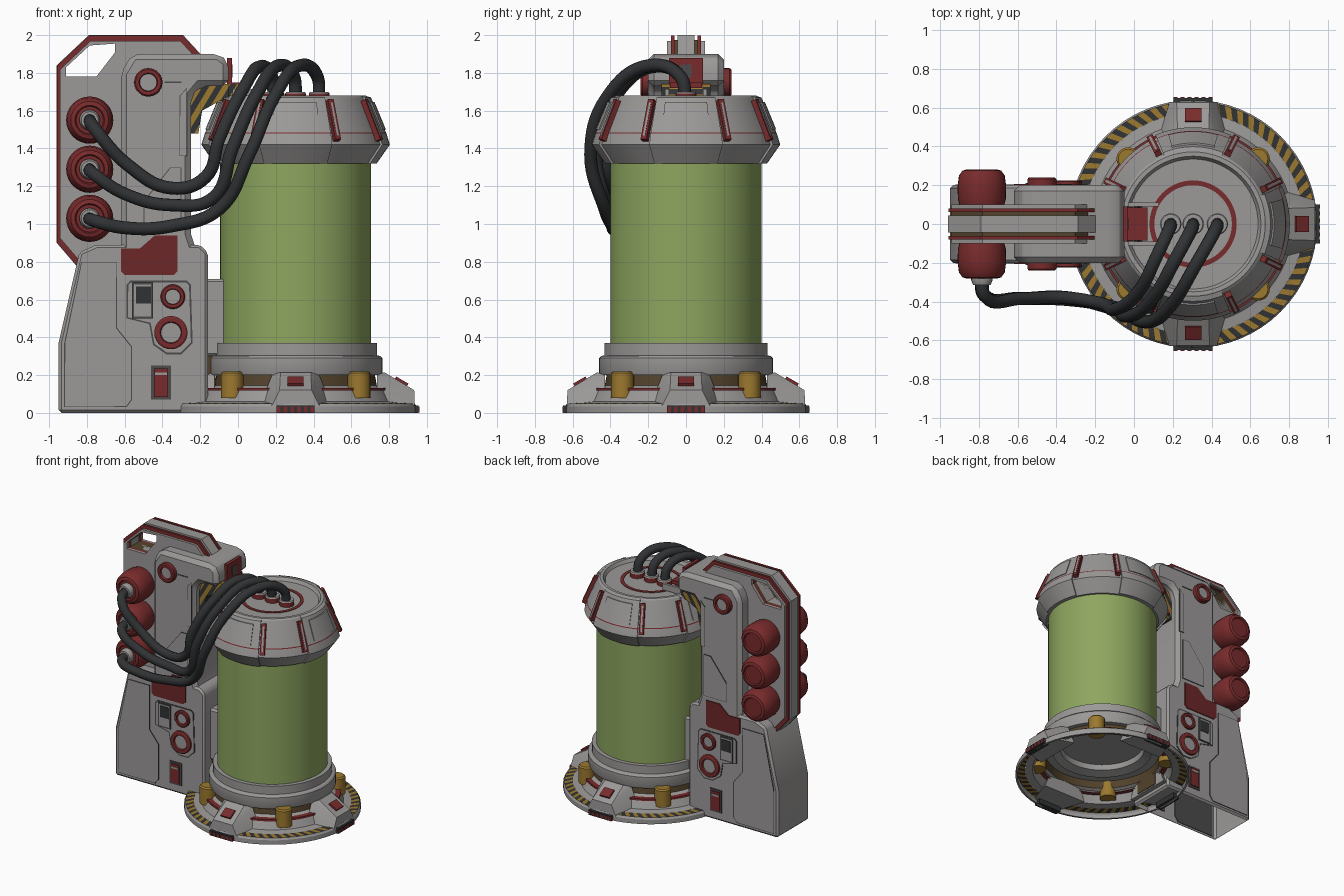
import bpy, bmesh, math
from mathutils import Matrix, Vector

cube = bpy.data.objects.get("Cube")
if cube:
    bpy.data.objects.remove(cube, do_unlink=True)
AXIS = Vector((0.305, 0, 0))  # centre line of the tank
move = Matrix.Translation


def material(name, *rgb):
    m = bpy.data.materials.new(name)
    m.use_nodes = True
    m.diffuse_color = (*rgb, 1)
    m.node_tree.nodes["Principled BSDF"].inputs["Base Color"].default_value = (*rgb, 1)
    return m


grey = material("warm grey metal", 0.33, 0.32, 0.315)
dark = material("dark gap grey", 0.07, 0.07, 0.07)
red = material("deep red", 0.19, 0.024, 0.025)
dark_red = material("dark red", 0.15, 0.02, 0.021)
gold = material("hazard gold", 0.33, 0.19, 0.028)
black = material("rubber black", 0.03, 0.032, 0.034)
green = material("tank green", 0.27, 0.38, 0.115)
brown = material("dark brown", 0.085, 0.055, 0.025)


def finish(bm, name, mats, matrix=Matrix()):
    bmesh.ops.remove_doubles(bm, verts=bm.verts, dist=1e-5)
    bmesh.ops.recalc_face_normals(bm, faces=bm.faces)
    bm.transform(matrix)
    me = bpy.data.meshes.new(name)
    bm.to_mesh(me)
    bm.free()
    for m in mats:
        me.materials.append(m)
    ob = bpy.data.objects.new(name, me)
    bpy.context.collection.objects.link(ob)
    bpy.ops.object.select_all(action='DESELECT')
    ob.select_set(True)
    bpy.context.view_layer.objects.active = ob
    bpy.ops.object.shade_smooth_by_angle(angle=math.radians(28))


def prism(name, pts, y0, y1, mat, bevel=0, hole=None, rim=0, inner=None, stripe=0, hollow=False):
    """Front outline (x, z) pushed from y0 to y1; rim insets the outer cap, stripe cuts slanted bands."""
    bm = bmesh.new()
    edges = []
    for loop in filter(None, (pts, hole)):
        vs = [bm.verts.new((x, y0, z)) for x, z in loop]
        edges += [bm.edges.new((v, vs[i - 1])) for i, v in enumerate(vs)]
    if hole:
        bmesh.ops.triangle_fill(bm, edges=edges, use_beauty=True, normal=(0, -1, 0))
    else:
        bm.faces.new(vs)
    ext = bmesh.ops.extrude_face_region(bm, geom=bm.faces[:])
    moved = [g for g in ext["geom"] if isinstance(g, bmesh.types.BMVert)]
    bmesh.ops.translate(bm, verts=moved, vec=(0, y1 - y0, 0))
    bmesh.ops.recalc_face_normals(bm, faces=bm.faces)
    if bevel:
        sharp = [e for e in bm.edges if e.calc_face_angle(0) > 0.5]
        bmesh.ops.bevel(bm, geom=sharp, offset=bevel, segments=1, affect='EDGES')
    if hollow:
        floor = [f for f in bm.faces if f.calc_center_median().z < .001]
        bmesh.ops.delete(bm, geom=floor, context='FACES')
    if rim:
        cap = max(bm.faces, key=lambda f: abs(f.calc_center_median().y))
        bmesh.ops.inset_individual(bm, faces=[cap], thickness=rim)
        cap.material_index = 1
    if stripe:
        lean = Vector((1, 0, -.6)).normalized()
        for i in range(-60, -20):
            bmesh.ops.bisect_plane(bm, geom=bm.verts[:] + bm.edges[:] + bm.faces[:],
                                   plane_co=lean * i * stripe, plane_no=lean)
        for f in bm.faces:
            f.material_index = math.floor(f.calc_center_median().dot(lean) / stripe) % 2
    finish(bm, name, [mat, inner or mat])


def lathe(name, prof, mats, bands=None, segs=64, at=AXIS, arc=None, turn=Matrix()):
    """Spin (radius, height) points; an arc gets closed ends."""
    bm = bmesh.new()
    a0, a1 = arc or (0, math.tau)
    cols = []
    for i in range(segs + 1):
        a = a0 + (a1 - a0) * i / segs
        cols.append([bm.verts.new((r * math.cos(a), r * math.sin(a), h)) for r, h in prof])
    for c, d in zip(cols, cols[1:]):
        for j in range(len(prof) - 1):
            bm.faces.new((c[j], d[j], d[j + 1], c[j + 1])).material_index = bands[j] if bands else 0
    if arc:
        for c in (cols[0], cols[-1]):
            bm.faces.new(c)
    finish(bm, name, mats, move(at) @ turn)


def box(name, size, matrix, mat):
    bm = bmesh.new()
    bmesh.ops.create_cube(bm, size=1, matrix=Matrix.Diagonal((*size, 1)))
    finish(bm, name, [mat], matrix)


def rect(x0, x1, z0, z1):
    return [(x0, z0), (x1, z0), (x1, z1), (x0, z1)]


# Tank body and base
lathe("tank_glass", [(0, .34), (.4, .34), (.4, 1.34), (0, 1.34)], [green])
lathe("tank_floor", [(0, .27), (.3, .27), (.31, .23), (.43, .2)], [grey])
lathe("lower_collar", [(.36, .2), (.455, .2), (.46, .21), (.46, .29), (.45, .3), (.432, .305), (.432, .37), (.4, .37)], [grey])
lathe("base_skirt", [(.42, .2), (.43, .145), (.485, .12), (.515, .06), (.57, .052)], [grey, brown], [1, 0, 0, 0])
lathe("base_rim", [(.63, .05), (.64, .035), (.64, 0), (.625, 0)], [grey])
lathe("red_base_ring", [(.45, .118), (.495, .118), (.495, .133), (.45, .133)], [red])
# Slanted hazard stripes on the base plate
bm = bmesh.new()
rows = [[bm.verts.new((r * math.cos(math.tau * (i + skew) / 120), r * math.sin(math.tau * (i + skew) / 120), z))
         for i in range(120)] for r, z, skew in ((.57, .052, 0), (.631, .05, 1))]
for i in range(120):
    f = bm.faces.new((rows[0][i - 1], rows[1][i - 1], rows[1][i], rows[0][i]))
    f.material_index = i % 2
finish(bm, "base_hazard_ring", [gold, black], move(AXIS))
# Upper cap
slope = [(.4, 1.32), (.415, 1.32), (.485, 1.42), (.467, 1.478), (.464, 1.485), (.385, 1.67)]
lathe("top_cap", slope + [(.372, 1.68), (.35, 1.68), (.335, 1.655), (0, 1.655)], [grey, red], [0, 0, 0, 1, 0, 0, 0, 0, 0])
lathe("cap_red_circle", [(.2, 1.656), (.2, 1.66), (.225, 1.66), (.225, 1.656)], [red])

# Parts repeated on the four sides of the tank
for k in range(4):
    ang = k * math.pi / 2
    spin = move(AXIS) @ Matrix.Rotation(ang, 4, 'Z')
    raised = [(r + .014, z) for r, z in slope]
    lathe("cap_panel", [(.36, 1.325)] + raised + [(.37, 1.679)], [grey, red], [0, 0, 0, 0, 1, 0, 0], 12, arc=(ang - .4, ang + .4))
    lathe("cap_panel_plate", [(.4, 1.5), (.478, 1.5), (.418, 1.645), (.38, 1.645)], [grey], segs=8, arc=(ang - .27, ang + .27))
    for s in (-1, 1):
        clip = spin @ Matrix.Rotation(s * .46, 4, 'Z') @ move((.448, 0, 1.548)) @ Matrix.Rotation(-.4, 4, 'Y')
        box("cap_clip", (.035, .034, .23), clip, red)
        box("cap_clip_inlay", (.04, .012, .19), clip, grey)
    bm = bmesh.new()
    for s in (-1, 1):
        for r, w, z in ((.43, .19, .04), (.63, .125, .04), (.628, .085, .12), (.43, .125, .2), (.47, .08, .215)):
            bm.verts.new((r, s * w, z))
    bmesh.ops.convex_hull(bm, input=bm.verts)
    finish(bm, "base_foot", [grey], spin)
    box("foot_light", (.075, .085, .02), spin @ move((.56, 0, .165)) @ Matrix.Rotation(.52, 4, 'Y'), red)
    box("foot_bumper", (.05, .2, .04), spin @ move((.626, 0, .02)), black)
    for i in range(6):
        box("bumper_tooth", (.02, .02, .03), spin @ move((.645, (i - 2.5) * .036, .018)), red)
    peg = spin @ Matrix.Rotation(math.pi / 4, 4, 'Z') @ Vector((.475, 0, 0))
    lathe("gold_peg", [(0, .08), (.06, .08), (.06, .21), (.05, .22), (0, .22)], [gold], segs=20, at=peg)

# Console body and the link to the tank
prism("console_base", [(-.95, 0), (-.95, .37), (-.84, .85), (-.75, .89), (-.2, .89), (-.16, .85), (-.16, 0)],
      -.2, .2, grey, .015, hollow=True)
prism("console_column", [(-.62, .8), (-.62, 1.8), (-.56, 1.9), (-.1, 1.9), (-.05, 1.86), (-.05, 1.73), (-.2, 1.73),
                         (-.25, 1.67), (-.25, .95), (-.2, .8)], -.2, .2, grey, .03)
prism("tank_link", rect(-.2, -.06, .3, .71), -.12, .12, grey, .015)
prism("tank_link_foot", rect(-.2, -.12, .05, .3), -.1, .1, brown)

# Layered rear fin with a carrying handle
handle = [(-.91, 1.78), (-.91, 1.83), (-.785, 1.945), (-.65, 1.955), (-.65, 1.91), (-.75, 1.78)]
fin = [(-.96, .9), (-.96, 1.84), (-.79, 2), (-.29, 2), (-.18, 1.88), (-.3, 1.6), (-.6, .8), (-.84, .76)]
mid = Vector((-.6, 1.4))
layers = [[tuple(mid + (Vector(p) - mid) * k) for p in fin] for k in (.955, .995, .95)]
prism("fin_core", fin, -.045, .045, grey, hole=handle)
prism("fin_gap", layers[0], -.062, .062, brown, hole=handle)
for s in (-1, 1):
    prism("fin_red_layer", layers[1], s * .062, s * .08, red, hole=handle)
    prism("fin_cover", layers[2], s * .08, s * .1, grey, hole=handle)

# Striped arm from console to cap
prism("hazard_arm", [(-.26, 1.48), (-.26, 1.74), (-.05, 1.74), (-.05, 1.655), (-.1, 1.65), (-.19, 1.6), (-.21, 1.48)],
      -.13, .13, gold, inner=black, stripe=.03)
prism("hazard_tongue", [(-.06, 1.65), (-.06, 1.74), (0, 1.74), (.04, 1.67)], -.09, .09, gold, inner=black, stripe=.03)
box("arm_red_pad", (.11, .17, .03), move((.015, 0, 1.735)), red)
box("head_red_plate", (.025, .18, .16), move((-.045, 0, 1.8)), red)
box("head_socket", (.02, .06, .07), move((-.038, 0, 1.81)), dark)

# Details on both faces of the console
for s in (-1, 1):
    box("arm_clamp", (.16, .02, .05), move((.05, s * .1, 1.69)), grey)
    turn = Matrix.Rotation(-s * math.pi / 2, 4, 'X')
    y = s * .195
    prism("base_plate", [(-.92, .03), (-.92, .37), (-.83, .8), (-.64, .8), (-.64, .45), (-.56, .35), (-.56, .07), (-.59, .03)],
          y, s * .204, dark, rim=.006, inner=grey)
    prism("column_plate", [(-.5, .97), (-.5, 1.12), (-.36, 1.3), (-.3, 1.3), (-.3, .97)], y, s * .205, dark, rim=.005, inner=grey)
    prism("column_strip", [(-.31, 1.36), (-.31, 1.68), (-.27, 1.72), (-.27, 1.36)], y, s * .204, dark, rim=.005, inner=grey)
    prism("red_panel", [(-.62, .87), (-.62, .75), (-.6, .73), (-.34, .73), (-.32, .75), (-.32, .94), (-.44, .94), (-.52, .87)],
          y, s * .207, dark_red)
    prism("control_panel", [(-.59, .68), (-.57, .7), (-.27, .7), (-.25, .68), (-.24, .37), (-.3, .31), (-.38, .31),
                            (-.45, .36), (-.47, .47), (-.59, .5)], y, s * .204, dark, rim=.01, inner=grey)
    prism("screen_frame", rect(-.56, -.45, .5, .69), y, s * .212, dark, rim=.014, inner=grey)
    prism("screen", rect(-.54, -.46, .58, .67), y, s * .216, black)
    prism("switch_frame", rect(-.46, -.355, .07, .25), y, s * .207, dark)
    prism("switch_red", rect(-.445, -.37, .085, .235), y, s * .215, red)
    prism("switch_bar", rect(-.44, -.375, .2, .215), y, s * .22, grey)
    prism("column_slot", rect(-.39, -.3, 1.747, 1.755), y, s * .203, dark)
    for name, x, z, r, h in (("small_dial", -.345, .615, .065, .03), ("large_dial", -.355, .425, .088, .03),
                             ("top_knob", -.475, 1.75, .075, .045)):
        lathe(name, [(r, 0), (r, h * .8), (r * .9, h), (r * .65, h), (r * .6, h * .6), (0, h * .6)], [red, grey],
              [0, 0, 0, 0, 1], 28, Vector((x, y, z)), turn=turn)
    for z in (1.55, 1.29, 1.03):
        lathe("red_canister", [(.1, .08), (.115, .095), (.124, .13), (.125, .2), (.118, .25), (.1, .275), (.078, .282),
                               (.072, .272), (0, .272)], [red], segs=32, at=Vector((-.785, 0, z)), turn=turn)

# Hoses from the canisters to the cap
hoses = [
    [(-.785, -.27, 1.55), (-.77, -.37, 1.52), (-.58, -.385, 1.31), (-.35, -.38, 1.19), (-.17, -.41, 1.25),
     (-.1, -.44, 1.45), (.03, -.34, 1.72), (.12, -.16, 1.835), (.18, -.03, 1.78), (.19, 0, 1.66)],
    [(-.785, -.27, 1.29), (-.77, -.37, 1.27), (-.6, -.385, 1.16), (-.35, -.38, 1.1), (-.13, -.43, 1.14),
     (-.03, -.475, 1.4), (.1, -.38, 1.69), (.22, -.17, 1.84), (.295, -.03, 1.78), (.305, 0, 1.66)],
    [(-.785, -.27, 1.03), (-.77, -.37, 1.02), (-.6, -.385, .98), (-.35, -.39, .99), (-.1, -.43, 1.08),
     (.06, -.505, 1.37), (.19, -.42, 1.67), (.33, -.19, 1.84), (.42, -.03, 1.78), (.43, 0, 1.66)]]
for path in hoses:
    cu = bpy.data.curves.new("hose", 'CURVE')
    cu.dimensions = '3D'
    cu.bevel_depth, cu.bevel_resolution, cu.resolution_u = .034, 3, 8
    sp = cu.splines.new('BEZIER')
    sp.bezier_points.add(len(path) - 1)
    for bp, co in zip(sp.bezier_points, path):
        bp.co = co
        bp.handle_left_type = bp.handle_right_type = 'AUTO'
    cu.materials.append(black)
    bpy.context.collection.objects.link(bpy.data.objects.new("hose", cu))
    lathe("canister_fitting", [(.055, 0), (.055, .02), (.045, .045), (.03, .045)], [grey], segs=20,
          at=Vector(path[0]), turn=Matrix.Rotation(math.pi / 2, 4, 'X'))
    lathe("cap_fitting", [(.055, -.01), (.055, .03), (.05, .038), (.03, .038)], [red, grey], [0, 1, 1], 20, Vector(path[-1]))
